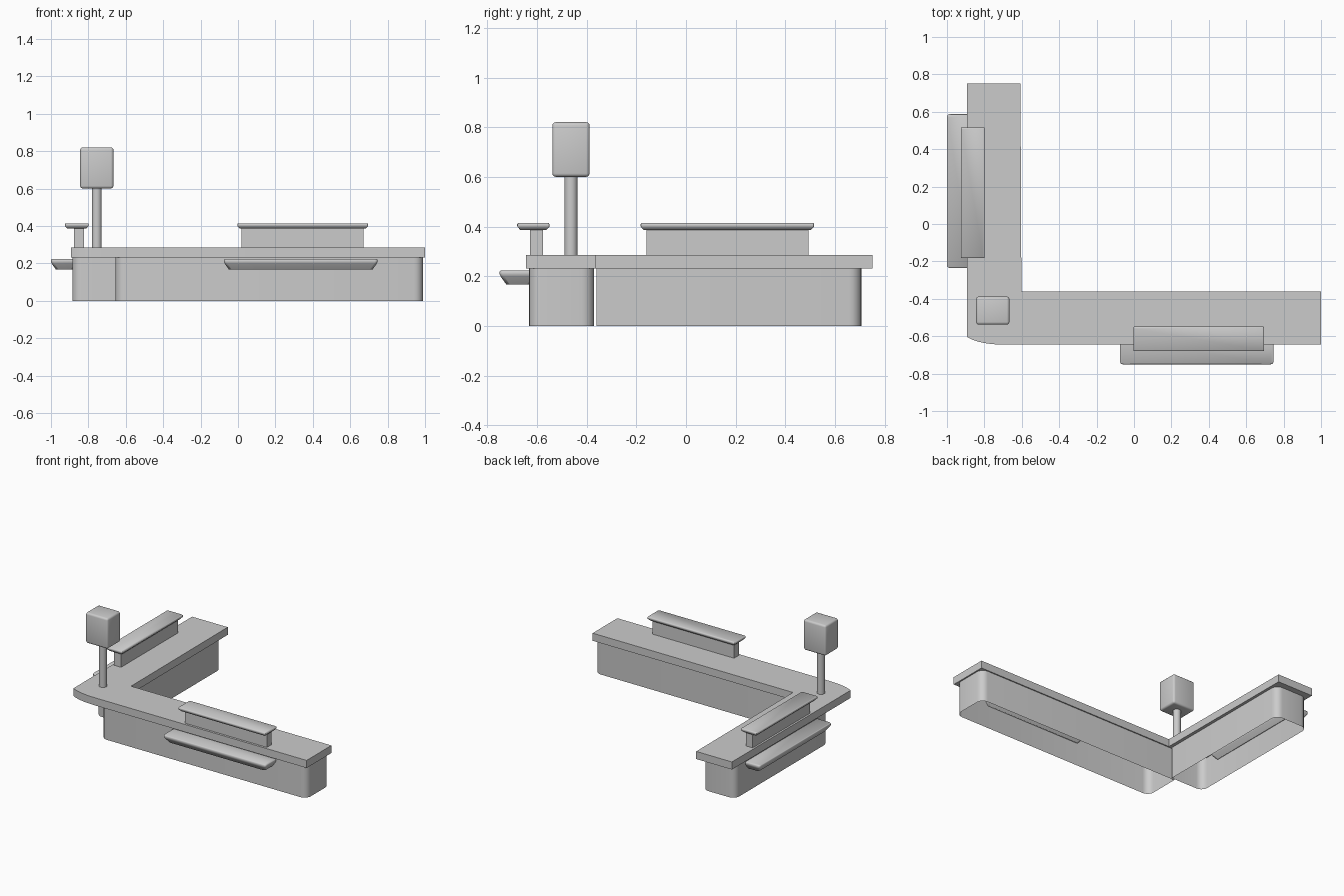
import bpy, bmesh, math

if "Cube" in bpy.data.objects:
    bpy.data.objects.remove(bpy.data.objects["Cube"])


def finish(bm, name, angle=35):
    bmesh.ops.recalc_face_normals(bm, faces=bm.faces)
    me = bpy.data.meshes.new(name)
    bm.to_mesh(me)
    bm.free()
    ob = bpy.data.objects.new(name, me)
    bpy.context.collection.objects.link(ob)
    bpy.ops.object.select_all(action='DESELECT')
    ob.select_set(True)
    bpy.context.view_layer.objects.active = ob
    bpy.ops.object.shade_smooth_by_angle(angle=math.radians(angle))
    return ob


def outline(x0, x1, y0, y1, radii, inset=0.0, seg=5):
    """Rounded rectangle; radii start at front-left and run anticlockwise."""
    x0, x1, y0, y1 = x0 + inset, x1 - inset, y0 + inset, y1 - inset
    pts = []
    corners = ((x0, y0, 1, 1), (x1, y0, -1, 1), (x1, y1, -1, -1), (x0, y1, 1, -1))
    for i, (cx, cy, sx, sy) in enumerate(corners):
        r = radii[i]
        if r == 0:
            pts.append((cx, cy))
            continue
        for k in range(seg + 1):
            a = math.pi + math.pi / 2 * (i + k / seg)
            pts.append((cx + sx * r + r * math.cos(a), cy + sy * r + r * math.sin(a)))
    return pts


def loft(name, loops, caps=True, angle=35):
    """Skin a stack of (outline, z) loops, optionally capping both ends."""
    bm = bmesh.new()
    rings = [[bm.verts.new((x, y, z)) for x, y in pts] for pts, z in loops]
    n = len(rings[0])
    for a, b in zip(rings, rings[1:]):
        for i in range(n):
            j = (i + 1) % n
            bm.faces.new((a[i], a[j], b[j], b[i]))
    if caps:
        bm.faces.new(rings[0][::-1])
        bm.faces.new(rings[-1])
    return finish(bm, name, angle)


def slab(name, rect, radii, levels, caps=True, angle=35):
    return loft(name, [(outline(*rect, radii, inset), z) for z, inset in levels], caps, angle)


# two cabinet bases: open-bottomed shells with rounded vertical corners
R = 0.05
wall = [(0, 0), (0.232, 0)]
slab("front_base", (-0.655, 0.99, -0.632, -0.37), (R, R, R, 0), wall, caps=False)
slab("side_base", (-0.886, -0.626, -0.36, 0.706), (R, 0, R, R), wall, caps=False)

# L-shaped countertop with a softened outer corner
top = [(1.0, -0.645), (1.0, -0.362), (-0.602, -0.362), (-0.607, 0.75), (-0.892, 0.75), (-0.892, -0.605)]
for k in range(1, 9):
    t = k / 8
    top.append((-0.892 + 0.2 * (0.7 * t + 0.3 * t * t), -0.605 - 0.04 * (1 - (1 - t) ** 2)))
loft("countertop", [(top, 0.231), (top, 0.286)])

# low outer ledges: short lip, then an undercut slope; backs just pierce the wall
ledge = [(0.167, 0.027), (0.199, 0.004), (0.208, 0), (0.219, 0), (0.223, 0.003)]
slab("front_ledge", (-0.075, 0.746, -0.75, -0.6), (0.015,) * 4, ledge, angle=50)
slab("side_ledge", (-1.0, -0.855, -0.235, 0.587), (0.015,) * 4, ledge, angle=50)

# raised shelves: thin upright with an undercut cap
cap = [(0.386, 0.014), (0.4, 0.001), (0.41, 0), (0.415, 0.004)]
for name, riser, lid in (
        ("front", (0.018, 0.672, -0.629, -0.575), (-0.004, 0.696, -0.68, -0.549)),
        ("side", (-0.878, -0.823, -0.16, 0.493), (-0.926, -0.798, -0.183, 0.516))):
    slab(name + "_shelf_riser", riser, (0,) * 4, [(0.28, 0), (0.39, 0)])
    slab(name + "_shelf_cap", lid, (0.006,) * 4, cap, angle=50)

# register post
PX, PY = -0.755, -0.463
bm = bmesh.new()
bmesh.ops.create_cone(bm, cap_ends=True, segments=24, radius1=0.026, radius2=0.026, depth=0.34)
bmesh.ops.translate(bm, verts=bm.verts, vec=(PX, PY, 0.45))
finish(bm, "post")

# softened block on the post
bm = bmesh.new()
bmesh.ops.create_cube(bm, size=1)
bmesh.ops.scale(bm, verts=bm.verts, vec=(0.178, 0.15, 0.22))
bmesh.ops.translate(bm, verts=bm.verts, vec=(PX, PY, 0.711))
bmesh.ops.bevel(bm, geom=bm.edges[:], offset=0.014, segments=3, profile=0.5, affect='EDGES')
finish(bm, "post_block", 50)
